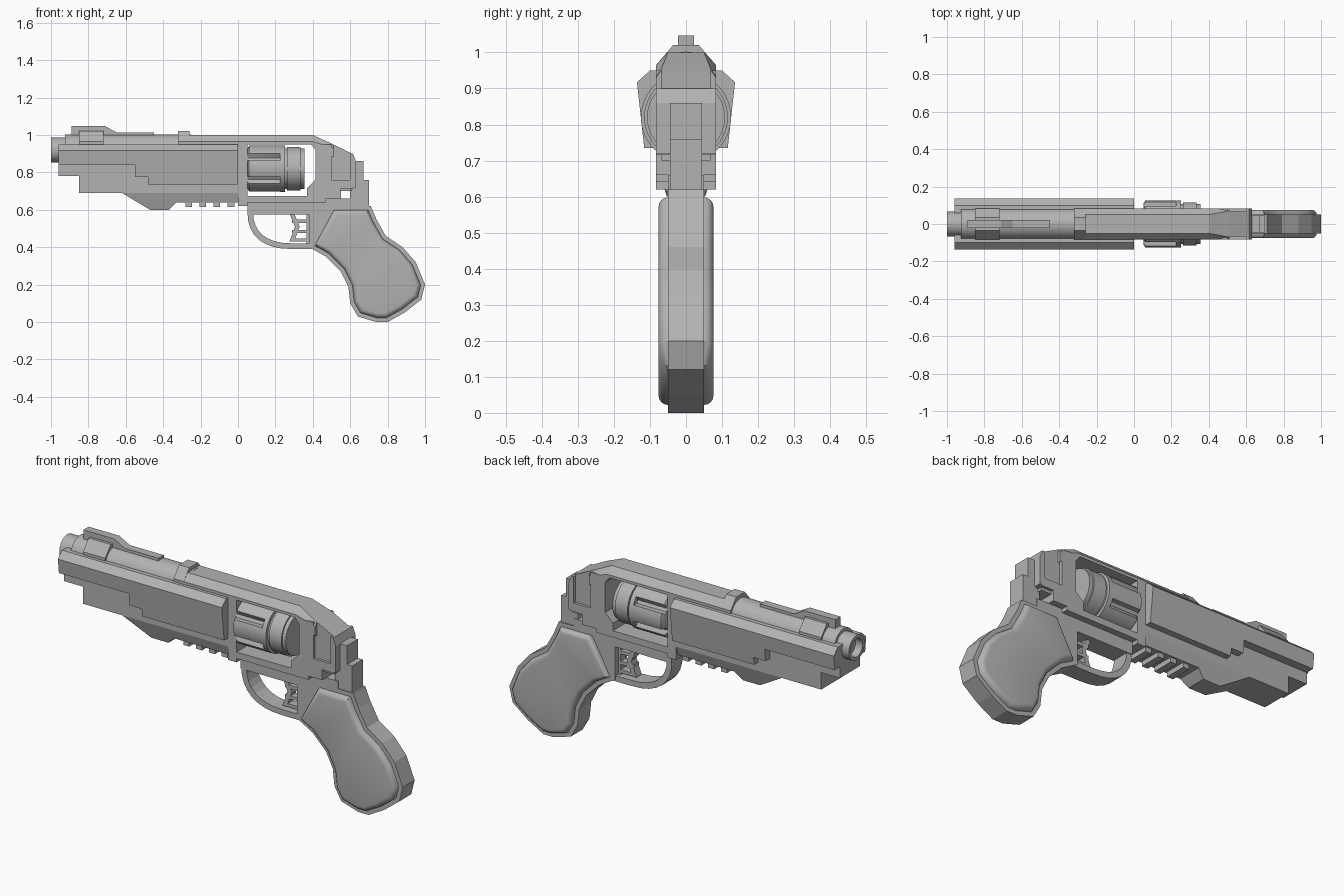
import bpy, bmesh
from math import sin, cos, pi, radians
from mathutils import Vector

cube = bpy.data.objects.get("Cube")
if cube:
    bpy.data.objects.remove(cube, do_unlink=True)

metal = bpy.data.materials.new("plain_grey")
metal.use_nodes = True
grey = (.45, .45, .45, 1)
metal.diffuse_color = grey
metal.node_tree.nodes["Principled BSDF"].inputs["Base Color"].default_value = grey

# Shared levels and widths
nose, window = -.96, .05
eave, belly, sill = .95, .69, .66
body, core, slim = .083, .05, .022
barrel_height, drum_height = .92, .82
sides = {"left": 1, "right": -1}


def loft(name, rings, smooth=False):
    """Skin a list of equal-length point rings and cap both ends."""
    bm = bmesh.new()
    loops = [[bm.verts.new(point) for point in ring] for ring in rings]
    for near, far in zip(loops, loops[1:]):
        for i in range(len(near)):
            bm.faces.new((near[i - 1], near[i], far[i], far[i - 1]))
    bm.faces.new(loops[0])
    bm.faces.new(loops[-1])
    bmesh.ops.recalc_face_normals(bm, faces=bm.faces)
    mesh = bpy.data.meshes.new(name)
    bm.to_mesh(mesh)
    bm.free()
    mesh.materials.append(metal)
    part = bpy.data.objects.new(name, mesh)
    bpy.context.collection.objects.link(part)
    if smooth:
        bpy.ops.object.select_all(action='DESELECT')
        part.select_set(True)
        bpy.context.view_layer.objects.active = part
        bpy.ops.object.shade_smooth_by_angle(angle=radians(35))


def outline(profile, y):
    """Place a flat x, z profile at depth y."""
    return [(x, y, z) for x, z in profile]


def prism(name, profile, width):
    loft(name, [outline(profile, -width), outline(profile, width)])


def box(name, left, right, bottom, top, width):
    prism(name, [(left, bottom), (right, bottom), (right, top), (left, top)], width)


def lathe(name, stations, height, radius_rule=lambda radius, angle: radius):
    """Round part along x from (x, radius) stations; the rule may vary the radius."""
    rings = []
    for x, radius in stations:
        ring = []
        for step in range(72):
            angle = step * 5
            r = radius_rule(radius, angle)
            ring.append((x, r * cos(radians(angle)), height + r * sin(radians(angle))))
        rings.append(ring)
    loft(name, rings, smooth=True)


def roof(x, top, bottom, flat, drop):
    """Cross-section with chamfered upper corners."""
    half = [(x, body, bottom), (x, body, top - drop), (x, flat, top)]
    return half + [(x, -y, z) for x, y, z in reversed(half)]


def inset(profile, distance):
    """Shrink a counter-clockwise profile evenly, with mitred corners."""
    points = [Vector(p) for p in profile]
    result = []
    for i, point in enumerate(points):
        before = (point - points[i - 1]).normalized()
        after = (points[(i + 1) % len(points)] - point).normalized()
        middle = (before + after) / (1 + before.dot(after))
        result.append((point.x - middle.y * distance, point.y + middle.x * distance))
    return result


# Barrel with open muzzle
bore, muzzle, tube = .048, .066, .082
step_back = -.925
lathe("barrel", [(-.88, bore), (-1, bore), (-1, muzzle), (step_back, muzzle),
                 (step_back, tube), (-.25, tube)], barrel_height)

# Sights and collars on top of the barrel
prism("front_sight", [(-.89, eave), (-.89, 1.047), (-.71, 1.047), (-.65, 1.014),
                      (-.45, 1.014), (-.45, eave)], slim)
for name, start, length in (("front_collar", -.85, .13), ("rear_collar", -.32, .06)):
    loft(name, [roof(x, 1.02, barrel_height, .036, .055) for x in (start, start + length)])

# Top strap, sloping down at the back
loft("top_strap", [roof(-.28, 1, eave, core, .035),
                   roof(.4, 1, eave, core, .035),
                   roof(.51, eave, .88, .07, .02)])

# Barrel housing with a shorter upper nose
box("barrel_housing", -.85, window, belly, eave, body)
box("housing_nose", nose, -.85, .78, eave, body)
box("window_post", 0, window, .62, eave, body)

# Tapered side shrouds with a stepped lower edge
shroud = [(nose, eave), (0, eave), (0, .735), (-.48, .735), (-.48, .775),
          (-.55, .775), (-.55, .84), (nose, .84)]
shoulder = .917
for side, sign in sides.items():
    flared = []
    for x, z in shroud:
        z = min(z, shoulder)
        flared.append((x, sign * (.136 - (shoulder - z) / 9), z))
    loft(side + "_shroud", [outline(shroud, sign * .07), outline(shroud, sign * .1), flared])

# Lower rail, narrowing downwards, with teeth
rail = [(-.62, belly), (-.47, .6), (-.37, .6), (-.33, .64), (window, .64), (window, belly)]
loft("lower_rail", [[(x, sign * (body - (belly - z) / 3), z) for x, z in rail]
                    for sign in sides.values()])
for tooth in range(4):
    start = -.28 + tooth * .075
    box("rail_tooth", start, start + .035, .615, sill, .058)

# Main frame around the window
prism("main_frame", [(.39, eave), (.5, eave), (.5, .76), (.62, .76), (.62, .715),
                     (.55, .715), (.55, sill), (.47, sill), (.47, .64), (window, .64),
                     (window, .675), (.37, .675), (.37, .715), (.415, .76),
                     (.415, .92)], body)
prism("rear_frame", [(.48, eave), (.51, eave), (.61, .9), (.61, .7), (.48, .7)], .068)
prism("rear_flange", [(.6, .9), (.615, .9), (.63, .86), (.63, .72), (.6, .72)], body)
box("hammer", .6, .67, .7, .86, .045)
box("hammer_base", .6, .7, .6, .76, .045)
box("lower_frame", window, .62, .575, sill, core)


# Drum with six flutes, and its stepped rear
def fluted(radius, angle):
    return min(radius, .1) if 20 < angle % 60 < 40 else radius


rim, neck, band = .125, .108, .116
lathe("drum", [(window, neck), (.06, rim), (.23, rim)], drum_height, fluted)
lathe("drum_collar", [(.225, rim), (.25, rim)], drum_height)
lathe("drum_rear", [(.24, neck), (.262, neck), (.262, band), (.335, band),
                    (.335, neck), (.355, neck)], drum_height)

# Grip, with rounded panels set in from its edge on both sides
grip = [(.5, .62), (.38, .4), (.47, .35), (.55, .27), (.59, .19), (.6, .1), (.64, .03),
        (.74, 0), (.8, 0), (.89, .05), (.98, .12), (1, .2), (.95, .32), (.88, .4),
        (.79, .46), (.74, .55), (.71, .62)]
prism("grip", grip, core)
prism("grip_neck", [(.38, .4), (.51, .62), (.38, .6)], core)
rounding = .026
for side, sign in sides.items():
    rings = []
    for step in range(5):
        turn = step / 4 * pi / 2
        edge = inset(grip, slim + rounding * (1 - cos(turn)))
        rings.append(outline(edge, sign * (core + rounding * sin(turn))))
    loft(side + "_grip_panel", rings, smooth=True)


# Trigger guard as a bent strip
def guard_arc(thickness):
    bend = [(.3 - (.25 - thickness) * cos(turn) ** .8, .6 - (.21 - thickness) * sin(turn) ** .8)
            for turn in (step / 8 * pi / 2 for step in range(9))]
    return bend + [(.4, bend[-1][1])]


prism("trigger_guard", guard_arc(0) + guard_arc(.03)[::-1], .045)

# Skeleton trigger: curved blade, cross bars and back
blade = [(.275, .58), (.305, .51), (.275, .43)]
prism("trigger_blade", blade + [(x + .025, z) for x, z in reversed(blade)], slim)
for height in (.43, .475, .53):
    box("trigger_bar", .29, .38, height, height + .017, slim)
box("trigger_back", .367, .39, .42, .58, slim)
